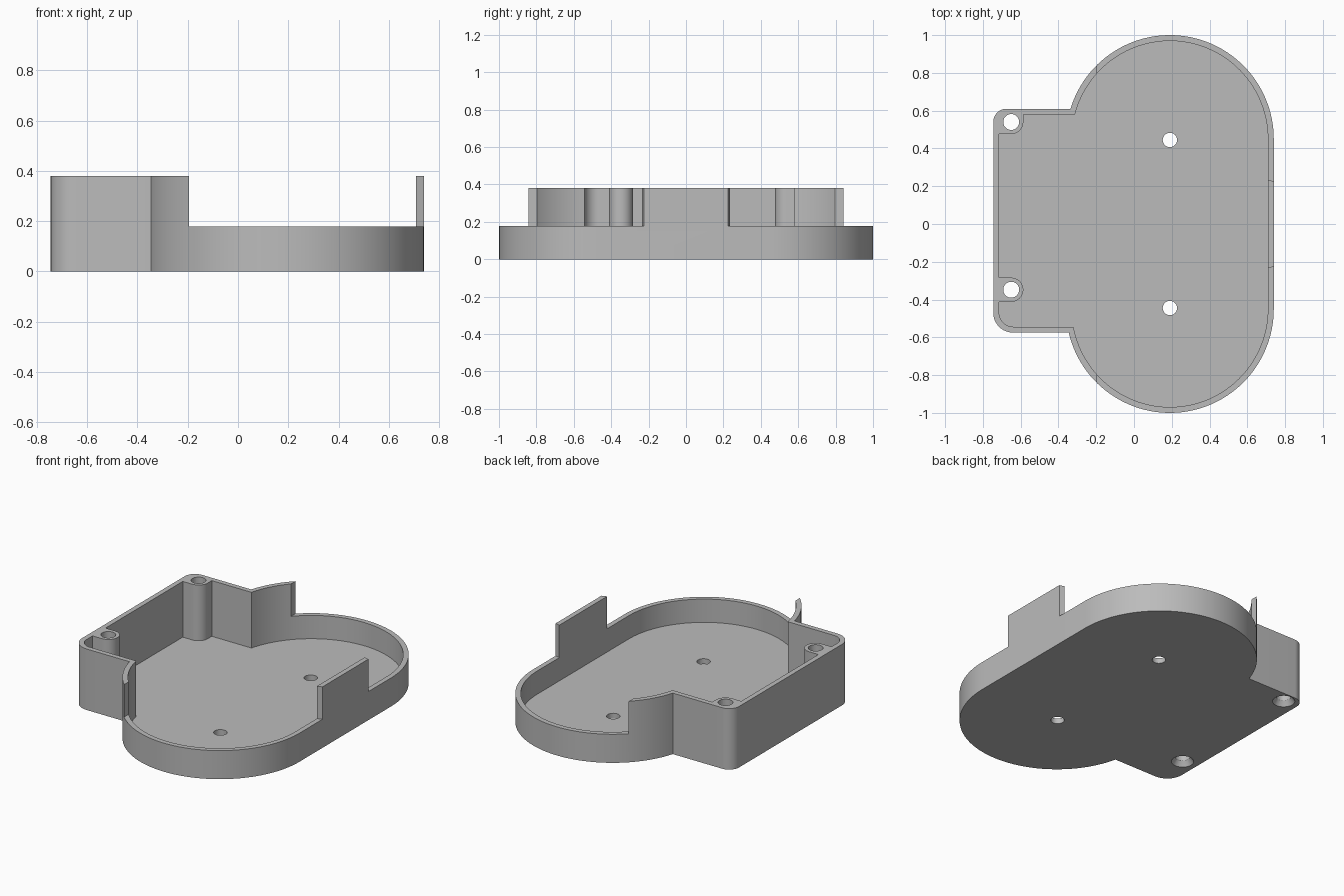
import bpy, bmesh
from math import asin, cos, sin, pi, radians
from mathutils import Matrix

cube = bpy.data.objects.get("Cube")
if cube:
    bpy.data.objects.remove(cube, do_unlink=True)

HEIGHT, LOW_RIM, FLOOR, WALL = 0.38, 0.178, 0.033, 0.031
END_X, END_Y, END_R = 0.19, 0.45, 0.55      # the two round ends
LEFT, BACK, FRONT = -0.745, 0.61, -0.575    # the square side bay
BOSS_X, BOSS_YS, BOSS_R = -0.65, (0.54, -0.348), 0.064

grey = bpy.data.materials.new("plain grey")
grey.use_nodes = True
colour = (0.5, 0.5, 0.5, 1)
grey.diffuse_color = colour
grey.node_tree.nodes["Principled BSDF"].inputs["Base Color"].default_value = colour


def arc(cx, cy, r, start, end, steps=16):
    angles = [start + (end - start) * i / steps for i in range(steps + 1)]
    return [(cx + r * cos(a), cy + r * sin(a)) for a in angles]


def make_object(name, bm):
    bmesh.ops.recalc_face_normals(bm, faces=bm.faces)
    mesh = bpy.data.meshes.new(name)
    bm.to_mesh(mesh)
    bm.free()
    mesh.materials.append(grey)
    obj = bpy.data.objects.new(name, mesh)
    bpy.context.collection.objects.link(obj)
    return obj


def prism(name, outline, bottom, top):
    bm = bmesh.new()
    face = bm.faces.new([bm.verts.new((x, y, bottom)) for x, y in outline])
    extruded = bmesh.ops.extrude_face_region(bm, geom=[face])["geom"]
    verts = [v for v in extruded if isinstance(v, bmesh.types.BMVert)]
    bmesh.ops.translate(bm, verts=verts, vec=(0, 0, top - bottom))
    return make_object(name, bm)


def cone(name, x, y, r_bottom, r_top, bottom, top):
    bm = bmesh.new()
    bmesh.ops.create_cone(bm, cap_ends=True, segments=40, radius1=r_bottom,
                          radius2=r_top, depth=top - bottom,
                          matrix=Matrix.Translation((x, y, (top + bottom) / 2)))
    return make_object(name, bm)


def cut(target, cutter):
    cutter.hide_render = True
    mod = target.modifiers.new("cut", 'BOOLEAN')
    mod.operation, mod.solver, mod.object = 'DIFFERENCE', 'EXACT', cutter
    bpy.context.view_layer.objects.active = target
    bpy.ops.object.modifier_apply(modifier=mod.name)
    bpy.data.objects.remove(cutter, do_unlink=True)


def round_ends(inset):
    """Both round ends, running from the front of the bay to its back."""
    r = END_R - inset
    start = pi + asin((-END_Y - FRONT - inset) / r)
    end = pi - asin((BACK - inset - END_Y) / r)
    return (arc(END_X, -END_Y, r, start, 2 * pi, 56)
            + arc(END_X, END_Y, r, 0, end, 56))


# Solid body with two rounded bay corners
front_corner = (LEFT + 0.105, FRONT + 0.105)
outer = (round_ends(0)
         + arc(LEFT + 0.07, BACK - 0.07, 0.07, pi / 2, pi)
         + arc(*front_corner, 0.105, pi, 1.5 * pi))
tray = prism("tray_body", outer, 0, HEIGHT)

# Cavity, leaving the walls and the two screw bosses standing
wall_x = LEFT + WALL
back_boss, front_boss = BOSS_YS
inner = round_ends(WALL)
inner += [(BOSS_X + BOSS_R, BACK - WALL)]
inner += arc(BOSS_X, back_boss, BOSS_R, 0, -pi / 2)
inner += [(wall_x, back_boss - BOSS_R), (wall_x, front_boss + BOSS_R)]
inner += arc(BOSS_X, front_boss, BOSS_R, pi / 2, -pi / 2, 28)
inner += [(wall_x, front_boss - BOSS_R)]
inner += arc(*front_corner, 0.105 - WALL, pi, 1.5 * pi)
cut(tray, prism("cavity_cutter", inner, FLOOR, 0.6))

# Lowered rim around the round ends, leaving an upright side tab
rim = [(-0.195, -1.2), (1, -1.2), (1, -0.14), (0.65, -0.255),
       (0.65, 0.255), (1, 0.14), (1, 1.2), (-0.195, 1.2)]
cut(tray, prism("rim_cutter", rim, LOW_RIM, 0.6))

# Floor holes, and countersunk screw holes through the bosses
for side in (-1, 1):
    cut(tray, cone("floor_hole_cutter", END_X, side * 0.445, 0.038, 0.038, -0.1, 0.1))
for y in BOSS_YS:
    cut(tray, cone("screw_hole_cutter", BOSS_X, y, 0.042, 0.042, -0.1, 0.6))
    cut(tray, cone("countersink_cutter", BOSS_X, y, 0.065, 0.0415, -0.003, 0.031))

# Smooth curves with crisp edges
bpy.ops.object.select_all(action='DESELECT')
tray.select_set(True)
bpy.context.view_layer.objects.active = tray
bpy.ops.object.shade_smooth_by_angle(angle=radians(25))
